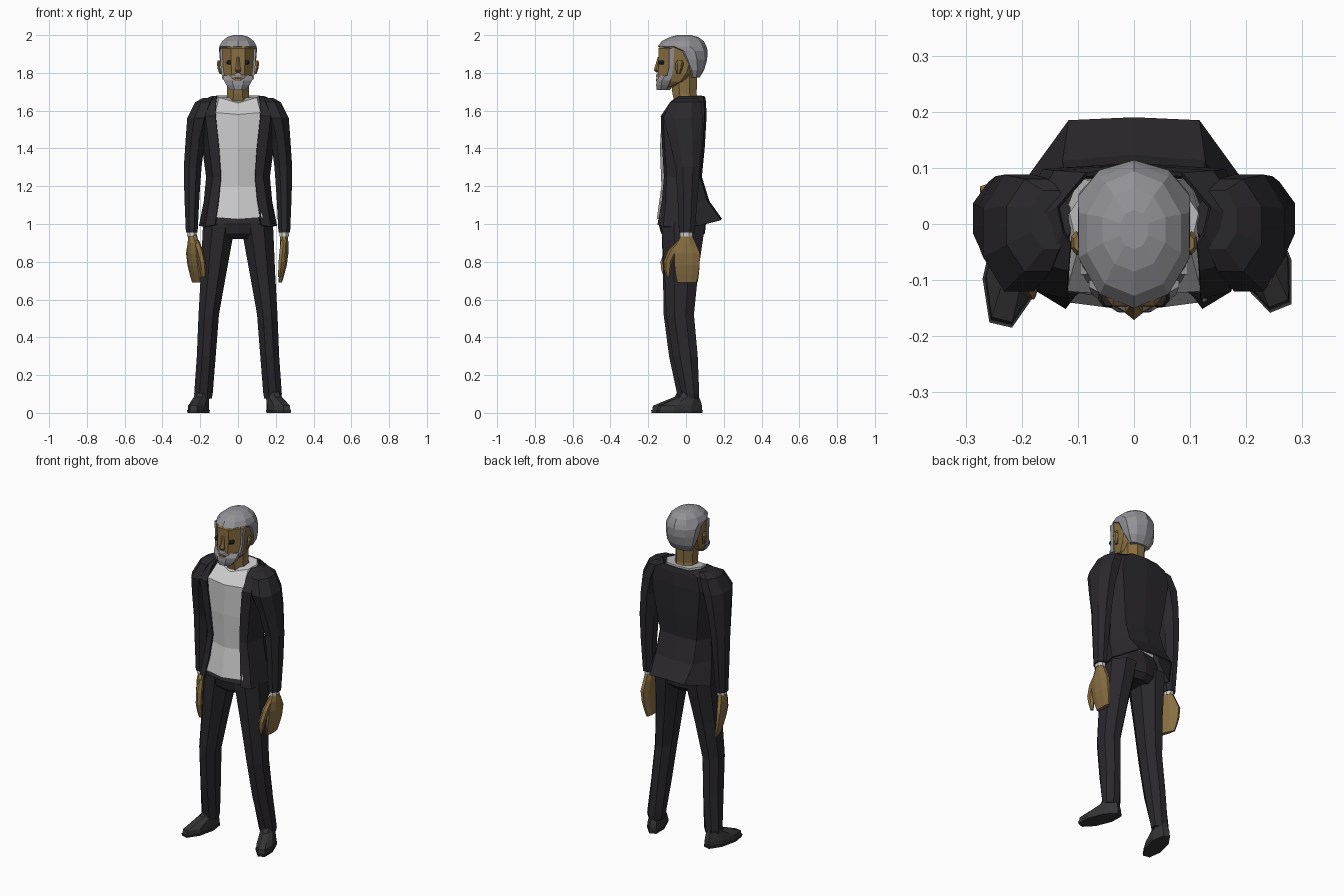
import bpy, bmesh, math
from mathutils import Vector, Matrix

COLORS = {"suit": (.023, .021, .025), "shirt": (.75, .75, .75), "skin": (.25, .16, .055),
          "hair": (.29, .285, .31), "shoe": (.035, .035, .037), "dark": (.02, .015, .015)}
MATS = {}
for key, c in COLORS.items():
    MATS[key] = bpy.data.materials.new(key)
    MATS[key].diffuse_color = (*c, 1)


def loft(name, rings, mat, closed=True, xf=None):
    """Skin a list of equal-length point rings with flat faces."""
    bm = bmesh.new()
    rows = [[bm.verts.new(p) for p in r] for r in rings]
    n = len(rows[0])
    for a, b in zip(rows, rows[1:]):
        for i in range(n if closed else n - 1):
            j = (i + 1) % n
            bm.faces.new((a[i], a[j], b[j], b[i]))
    if closed:
        bm.faces.new(rows[0])
        bm.faces.new(rows[-1])
    if xf is not None:
        bm.transform(xf)
    bmesh.ops.recalc_face_normals(bm, faces=bm.faces)
    me = bpy.data.meshes.new(name)
    bm.to_mesh(me)
    bm.free()
    ob = bpy.data.objects.new(name, me)
    me.materials.append(MATS[mat])
    bpy.context.collection.objects.link(ob)
    return ob


def ring(z, cx, rx, y0, y1, n=8):
    """Horizontal n-gon reaching cx +- rx and from y0 to y1."""
    kx = 1 / math.cos(math.pi / n)
    ky = kx if n % 4 == 0 else 1
    cy, ry = (y0 + y1) / 2, (y1 - y0) / 2
    return [(cx + kx * rx * math.cos((i + .5) * math.tau / n),
             cy + ky * ry * math.sin((i + .5) * math.tau / n), z) for i in range(n)]


def tube(name, secs, mat, n=8, side=1, xf=None):
    return loft(name, [[(side * x, y, z) for x, y, z in ring(*s, n)] for s in secs], mat, xf=xf)


def mirrored(half):
    """Complete a half section, sharing points on the centre line."""
    return half + [(-x, y, z) for x, y, z in reversed(half) if x > 0]


def turn(pivot, deg):
    p = Vector(pivot)
    return Matrix.Translation(p) @ Matrix.Rotation(math.radians(deg), 4, 'Z') @ Matrix.Translation(-p)


# shirt
shirt = [
    [(0, -.075, 1.64), (.1, -.045, 1.67), (.115, .02, 1.68), (.075, .078, 1.68), (0, .086, 1.68)],
    [(0, -.128, 1.58), (.12, -.12, 1.59), (.13, 0, 1.6), (.1, .08, 1.6), (0, .085, 1.6)],
    [(0, -.138, 1.4), (.11, -.112, 1.4), (.13, 0, 1.4), (.1, .07, 1.4), (0, .075, 1.4)],
    [(0, -.13, 1.2), (.1, -.1, 1.2), (.12, 0, 1.2), (.09, .05, 1.2), (0, .06, 1.2)],
    [(0, -.155, 1.025), (.13, -.138, 1.035), (.14, 0, 1.06), (.1, .05, 1.06), (0, .06, 1.06)]]
loft("shirt", [mirrored(r) for r in shirt], "shirt")

# open jacket: front edge, chest, side, back corner, back centre at each height
jacket = [
    (1.675, (.112, -.035), (.125, -.015), (.135, .03), (.085, .088), (0, .097)),
    (1.645, (.116, -.08), (.16, -.07), (.2, 0), (.14, .092), (0, .102)),
    (1.57, (.118, -.13), (.17, -.118), (.215, 0), (.16, .095), (0, .105)),
    (1.4, (.1, -.122), (.15, -.11), (.185, 0), (.14, .085), (0, .095)),
    (1.25, (.09, -.113), (.13, -.1), (.165, 0), (.12, .07), (0, .08)),
    (1.12, (.103, -.125), (.15, -.105), (.177, .01), (.125, .11), (0, .12)),
    (1.0, (.12, -.148), (.17, -.118), (.203, .06), (.115, .182), (0, .187))]
rows = []
for z, *pts in jacket:
    drop = (-.005, -.015, -.01, .02, .025) if z == 1.0 else (0,) * 5
    rows.append(mirrored([(x, y, z + d) for (x, y), d in zip(pts, drop)]))
ob = loft("jacket", rows, "suit", closed=False)
sol = ob.modifiers.new("thickness", 'SOLIDIFY')
sol.thickness, sol.offset = .008, 0

# hips
tube("trouser_hips", [(1.1, 0, .15, -.1, .07), (1.0, 0, .186, -.145, .105),
                      (.95, 0, .184, -.132, .1), (.92, 0, .12, -.1, .07)], "suit", 10)

for s, tag in ((1, "left"), (-1, "right")):
    # trouser leg, one stepping slightly forward
    step = .028 if s < 0 else 0
    legs = [(1.0, .1, .085, -.13, .1), (.92, .109, .08, -.125, .09), (.75, .128, .068, -.115, .065),
            (.52, .155, .054, -.105, .042), (.3, .168, .05, -.07, .062), (.1, .183, .049, -.022, .07),
            (.075, .183, .044, -.018, .066)]
    legs = [(z, cx, rx, a - step * (1 - z), b - step * (1 - z)) for z, cx, rx, a, b in legs]
    tube(tag + "_trouser_leg", legs, "suit", 8, s)

    # shoe with a sole
    d = -step * .7
    foot = turn((s * .181, .025, 0), 22 if s > 0 else -13)
    tube(tag + "_shoe_sole", [(0, .19, .048, -.165 + d, .08 + d), (.014, .19, .05, -.168 + d, .082 + d)],
         "shoe", 8, s, foot)
    tube(tag + "_shoe", [(.012, .19, .046, -.163 + d, .078 + d), (.038, .19, .045, -.158 + d, .078 + d),
                         (.06, .188, .041, -.105 + d, .073 + d), (.085, .185, .037, -.04 + d, .064 + d),
                         (.12, .183, .033, -.02 + d, .058 + d)], "shoe", 8, s, foot)

    # sleeve
    tube(tag + "_sleeve", [(1.668, .148, .035, -.045, .06), (1.645, .172, .055, -.085, .08),
                           (1.56, .205, .064, -.12, .088), (1.45, .226, .051, -.09, .085),
                           (1.3, .24, .047, -.055, .075), (1.15, .244, .04, -.045, .063),
                           (.955, .245, .031, -.037, .045)], "suit", 8, s)
    tube(tag + "_cuff", [(.98, .244, .024, -.03, .036), (.935, .244, .025, -.032, .034)], "shirt", 8, s)

    # hand and thumb, one rolled inward
    roll = turn((s * .243, .01, 0), 0 if s > 0 else 19)
    f = -.03 if s < 0 else 0
    tube(tag + "_hand", [(.945, .243, .02, -.025, .03), (.9, .245, .022, -.045 + f, .05),
                         (.845, .246, .021, -.062 + f, .074), (.78, .24, .018, -.06 + f, .072),
                         (.735, .232, .014, -.055 + f, .066), (.69, .223, .01, -.045 + f, .056)],
         "skin", 8, s, roll)
    tube(tag + "_thumb", [(.915, .24, .013, -.04 + f, -.005), (.86, .236, .016, -.095 + f, -.04),
                          (.8, .23, .015, -.118 + f, -.072), (.755, .225, .012, -.115 + f, -.078),
                          (.72, .221, .008, -.104 + f, -.085)], "skin", 6, s, roll)

    # ear, sideburn and eye
    tube(tag + "_ear", [(1.795, .092, .007, -.05, -.03), (1.82, .099, .008, -.055, -.02),
                        (1.85, .103, .009, -.055, -.012), (1.865, .1, .007, -.048, -.02)], "skin", 6, s)
    tube(tag + "_sideburn", [(1.765, .077, .006, -.105, -.075), (1.83, .085, .006, -.09, -.068),
                             (1.93, .09, .006, -.09, -.062)], "hair", 4, s)
    tube(tag + "_eye", [(1.844, .046, .009, -.144, -.11), (1.855, .046, .017, -.148, -.11),
                        (1.866, .046, .011, -.146, -.11)], "dark", 8, s)

# neck and head
tube("neck", [(1.64, 0, .066, -.06, .07), (1.69, 0, .057, -.072, .056), (1.79, 0, .06, -.08, .06)], "skin", 8)
tube("head", [(1.722, 0, .045, -.148, -.07), (1.755, 0, .07, -.148, .02), (1.8, 0, .082, -.148, .065),
              (1.86, 0, .088, -.145, .09), (1.93, 0, .092, -.146, .095), (1.97, 0, .07, -.1, .075)], "skin", 8)

# hair cap, cut back at the temples
tube("hair", [(1.775, 0, .064, .02, .072), (1.815, 0, .085, -.005, .096), (1.87, 0, .096, -.045, .112),
              (1.915, 0, .1, -.075, .114), (1.94, 0, .099, -.15, .109), (1.968, 0, .084, -.128, .094),
              (1.99, 0, .056, -.085, .064), (2.0, 0, .025, -.045, .025)], "hair", 10)

# beard, moustache and mouth
tube("beard", [(1.71, 0, .042, -.155, -.085), (1.735, 0, .062, -.158, -.065),
               (1.76, 0, .075, -.156, -.055), (1.785, 0, .08, -.138, -.05)], "hair", 8)
tube("moustache", [(1.776, 0, .036, -.158, -.12), (1.789, 0, .032, -.158, -.12), (1.797, 0, .018, -.154, -.12)], "hair", 8)
tube("mouth", [(1.758, 0, .022, -.16, -.13), (1.769, 0, .025, -.159, -.13)], "skin", 8)

# nose
tube("nose", [(1.803, 0, .011, -.158, -.12), (1.815, 0, .016, -.171, -.12), (1.84, 0, .01, -.162, -.12),
              (1.885, 0, .008, -.15, -.12)], "skin", 6)
